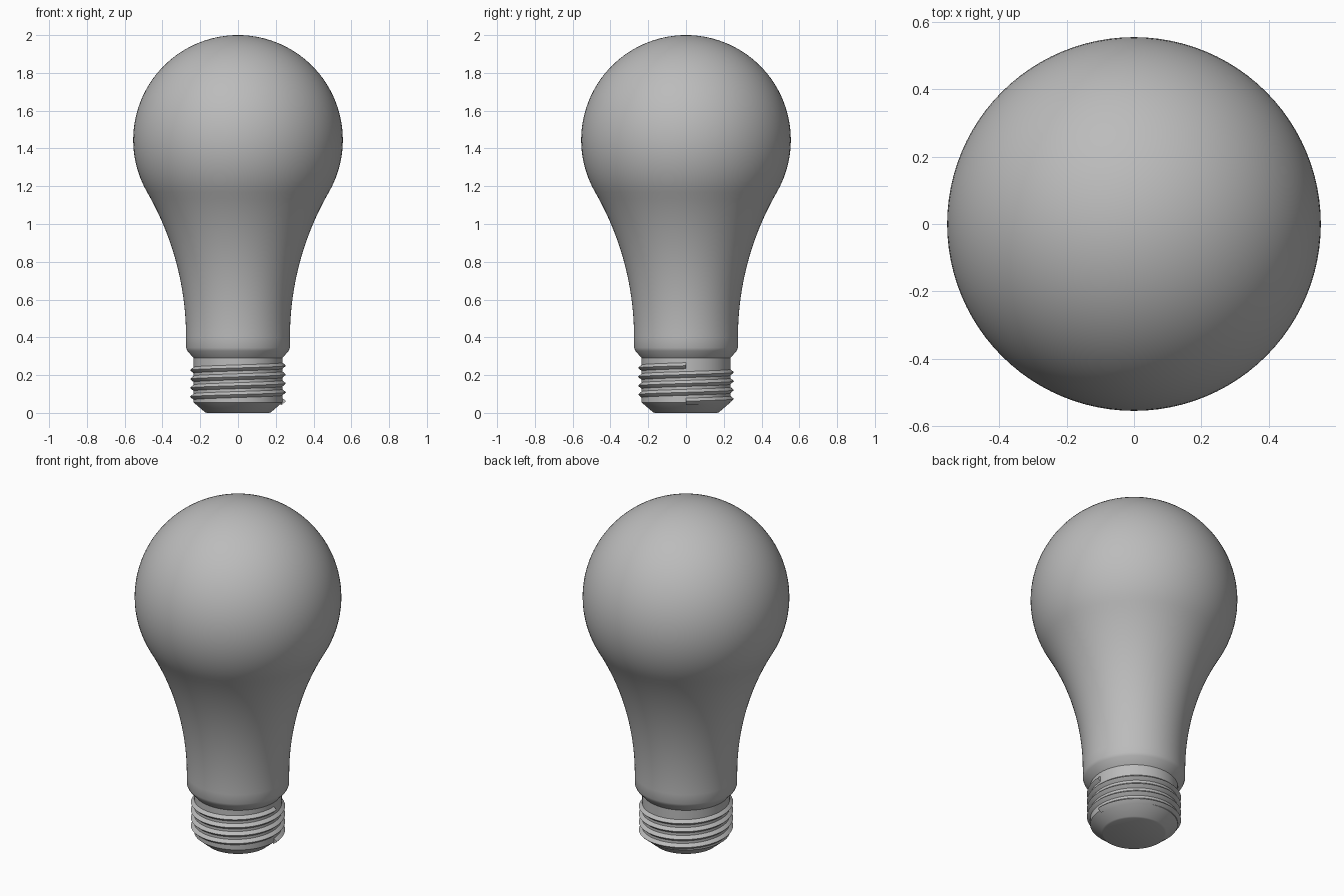
import bpy, bmesh
from math import sin, cos, pi, radians
from mathutils import Vector

cube = bpy.data.objects.get("Cube")
if cube:
    bpy.data.objects.remove(cube)

grey = bpy.data.materials.new("plain_grey")
grey.use_nodes = True
colour = (0.5, 0.5, 0.5, 1)
grey.diffuse_color = colour
grey.node_tree.nodes["Principled BSDF"].inputs["Base Color"].default_value = colour


def arc(cx, cz, r, a0, a1, n):
    """Points on an arc in the radius/height plane, angles in degrees."""
    angles = [radians(a0 + (a1 - a0) * i / n) for i in range(n + 1)]
    return [(cx + r * cos(a), cz + r * sin(a)) for a in angles]


def spin_profile(name, points, steps, turns=1, rise=0, closed=False):
    """Turn a profile about the z axis, climbing by rise each turn."""
    bm = bmesh.new()
    verts = [bm.verts.new((r, 0, z)) for r, z in points]
    geom = list(verts)
    if closed:
        geom.append(bm.faces.new(verts))
    geom += bm.edges[:] if closed else [bm.edges.new(p) for p in zip(verts, verts[1:])]
    bmesh.ops.spin(bm, geom=geom, cent=(0, 0, 0), axis=(0, 0, 1),
                   dvec=Vector((0, 0, rise / steps)), angle=2 * pi * turns,
                   steps=int(steps * turns), use_duplicate=False)
    bmesh.ops.remove_doubles(bm, verts=bm.verts[:], dist=0.0001)
    bmesh.ops.recalc_face_normals(bm, faces=bm.faces[:])
    mesh = bpy.data.meshes.new(name)
    bm.to_mesh(mesh)
    bm.free()
    mesh.materials.append(grey)
    ob = bpy.data.objects.new(name, mesh)
    bpy.context.collection.objects.link(ob)
    bpy.ops.object.select_all(action='DESELECT')
    ob.select_set(True)
    bpy.context.view_layer.objects.active = ob
    bpy.ops.object.shade_smooth_by_angle(angle=radians(30))
    return ob


# Glass: shoulder, flaring neck tangent to the globe, closed at the crown
shoulder = [(0, 0.29), (0.235, 0.29), (0.268, 0.328), (0.275, 0.345)]
neck = arc(1.81, 0.4, 1.535, 180, 150, 20)
globe = arc(0, 1.445, 0.555, -30, 90, 40)
spin_profile("glass_bulb", shoulder + neck + globe[1:], 96)

# Screw base with a chamfered contact end
spin_profile("screw_base", [(0, 0), (0.165, 0), (0.175, 0.004), (0.235, 0.055),
                            (0.235, 0.295), (0, 0.295)], 96)

# Helical thread, four turns, starting and ending on the left side
spin_profile("screw_thread", [(0.23, 0.042), (0.25, 0.058), (0.253, 0.062),
                              (0.25, 0.066), (0.23, 0.082)],
             96, turns=4, rise=0.047, closed=True)
